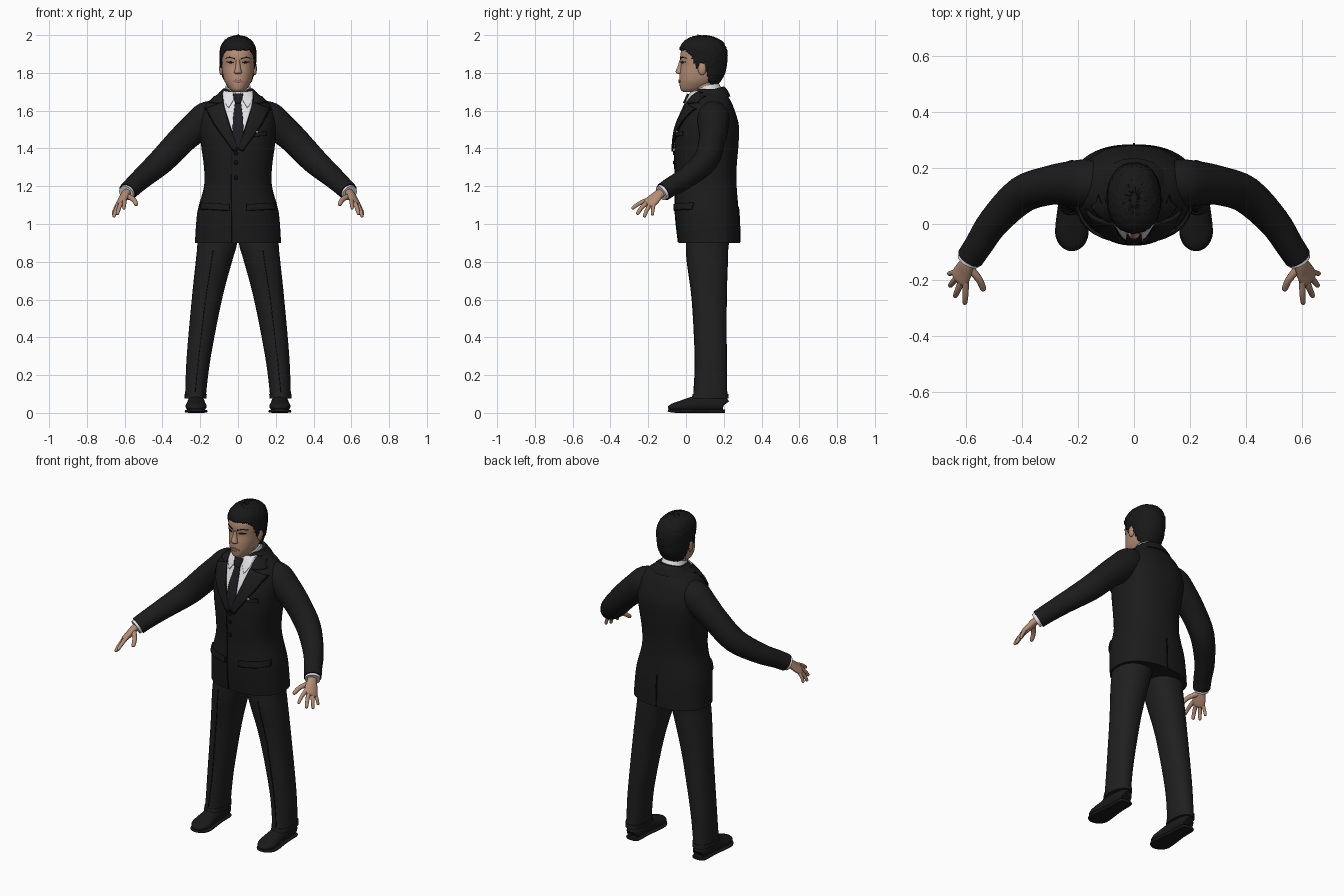
import bpy, bmesh, math, random
from mathutils import Vector, Matrix
from mathutils.bvhtree import BVHTree

random.seed(4)


def material(name, r, g, b):
    m = bpy.data.materials.new(name)
    m.diffuse_color = (r, g, b, 1)
    return m


SUIT = material("suit_cloth", .011, .011, .012)
TROUSER = material("trouser_cloth", .014, .014, .015)
SEAM = material("dark_seam", .004, .004, .004)
HAIR = material("black_hair", .009, .009, .009)
SHOE = material("shoe_leather", .010, .010, .010)
TIE = material("tie_silk", .012, .012, .016)
SHIRT = material("white_shirt", .78, .78, .80)
SKIN = material("skin", .46, .27, .18)
LIPS = material("lips", .34, .16, .12)


def finish(name, bm, mat, mirror=False, thick=0, offset=0):
    bmesh.ops.recalc_face_normals(bm, faces=bm.faces[:])
    me = bpy.data.meshes.new(name)
    bm.to_mesh(me)
    bm.free()
    me.materials.append(mat)
    me.shade_smooth()
    me.set_sharp_from_angle(angle=math.radians(45))
    ob = bpy.data.objects.new(name, me)
    bpy.context.collection.objects.link(ob)
    if thick:
        s = ob.modifiers.new("thickness", "SOLIDIFY")
        s.thickness, s.offset = thick, offset
    if mirror:
        ob.modifiers.new("mirror", "MIRROR").use_mirror_merge = False
    return ob


def smooth(pts, k):
    """Catmull-Rom interpolation of tuples."""
    out, n = [], len(pts)
    for i in range(n - 1):
        quad = [pts[max(i - 1, 0)], pts[i], pts[i + 1], pts[min(i + 2, n - 1)]]
        for j in range(k):
            t = j / k
            out.append([b + .5 * t * (c - a + t * (2 * a - 5 * b + 4 * c - d + t * (3 * (b - c) + d - a)))
                        for a, b, c, d in zip(*quad)])
    return out + [list(pts[-1])]


def tube(name, secs, mat, wide=(1, 0, 0), flat=False, n=32, power=2, k=4, keep=None, edit=None, **kw):
    """Loft through sections (x, y, z, half width, half depth)."""
    secs = smooth(secs, k)
    ctr = [Vector(s[:3]) for s in secs]
    bm, rings = bmesh.new(), []
    for i, s in enumerate(secs):
        t = (ctr[min(i + 1, len(ctr) - 1)] - ctr[max(i - 1, 0)]).normalized()
        if flat:
            t = Vector((0, 0, 1))
        u = Vector(wide)
        u = (u - t * u.dot(t)).normalized()
        v = t.cross(u)
        ring = []
        for j in range(n):
            a = 2 * math.pi * j / n
            c, d = math.cos(a), math.sin(a)
            p = ctr[i] + u * math.copysign(abs(c) ** (2 / power), c) * max(s[3], .001) \
                + v * math.copysign(abs(d) ** (2 / power), d) * max(s[4], .001)
            ring.append(bm.verts.new(edit(p) if edit else p))
        rings.append(ring)
    for r, q in zip(rings, rings[1:]):
        for j in range(n):
            bm.faces.new((r[j], r[(j + 1) % n], q[(j + 1) % n], q[j]))
    bm.faces.new(rings[0])
    bm.faces.new(rings[-1])
    if keep:
        bad = [f for f in bm.faces if not keep(f.calc_center_median())]
        bmesh.ops.delete(bm, geom=bad, context="FACES")
    return finish(name, bm, mat, **kw)


def stack(rows):
    """Rows (z, front y, back y, centre x, half width) as level sections."""
    return [(x, (f + b) / 2, z, r, (b - f) / 2) for z, f, b, x, r in rows]


def ball(name, loc, size, mat, mirror=False):
    bm = bmesh.new()
    bmesh.ops.create_uvsphere(bm, u_segments=16, v_segments=10, radius=1,
                              matrix=Matrix.Translation(loc) @ Matrix.Diagonal((*size, 1)))
    return finish(name, bm, mat, mirror)


def surface(*obs):
    vs, fs = [], []
    for o in obs:
        base = len(vs)
        vs += [v.co.copy() for v in o.data.vertices]
        fs += [[base + i for i in p.vertices] for p in o.data.polygons]
    return BVHTree.FromPolygons(vs, fs)


def patch(name, edge_a, edge_b, mat, tree, off, thick=.006, mirror=False, back=False, k=6, m=8):
    """Sheet between two (x, z) edges, laid on a surface from front or back."""
    side = 1 if back else -1
    bm, rows = bmesh.new(), []

    def fine(e):
        return [Vector(p).lerp(Vector(q), j / k) for p, q in zip(e, e[1:]) for j in range(k)] + [Vector(e[-1])]
    for a, b in zip(fine(edge_a), fine(edge_b)):
        row = []
        for j in range(m + 1):
            x, z = a.lerp(b, j / m)
            hit = tree.ray_cast(Vector((x, side, z)), Vector((0, -side, 0)))[0]
            hit = hit or tree.find_nearest(Vector((x, .05, z)))[0]
            row.append(bm.verts.new((hit.x, hit.y + side * off, hit.z)))
        rows.append(row)
    for r, q in zip(rows, rows[1:]):
        for j in range(m):
            bm.faces.new((r[j], r[j + 1], q[j + 1], q[j]))
    return finish(name, bm, mat, mirror, thick)


# Jacket body
jacket = tube("jacket", stack([
    (.90, -.04, .285, 0, .228), (1.0, -.052, .283, 0, .222), (1.08, -.058, .278, 0, .212),
    (1.2, -.056, .268, 0, .180), (1.3, -.060, .268, 0, .180), (1.42, -.060, .278, 0, .196),
    (1.52, -.046, .280, 0, .205), (1.6, -.012, .258, 0, .190), (1.65, .010, .238, 0, .155),
    (1.69, .030, .212, 0, .105), (1.715, .050, .190, 0, .080)]), SUIT, flat=True, n=64, power=2.3)

# Sleeves, shirt cuffs
tube("sleeve", [(.09, .145, 1.60, .06, .06), (.16, .145, 1.565, .085, .085), (.225, .145, 1.51, .08, .082),
                (.30, .138, 1.443, .07, .075), (.40, .105, 1.338, .066, .07), (.50, .008, 1.25, .056, .058),
                (.555, -.075, 1.20, .05, .052), (.585, -.12, 1.17, .048, .05)], SUIT, (0, 1, 0), mirror=True)
tube("shirt_cuff", [(.58, -.112, 1.175, .042, .042), (.592, -.132, 1.163, .042, .042)], SHIRT, (0, 1, 0),
     k=1, mirror=True)

# Hands
ACROSS = (-.045, -.045, .03)
tube("palm", [(.575, -.105, 1.18, .028, .022), (.596, -.142, 1.158, .029, .021), (.610, -.170, 1.132, .037, .019),
              (.624, -.195, 1.110, .038, .016), (.628, -.204, 1.102, .028, .009)], SKIN, ACROSS, n=20, mirror=True)
fingers = {
    "index_finger": ((.601, -.206, 1.128), (.602, -.252, 1.106), (.605, -.287, 1.080), .0105),
    "middle_finger": ((.615, -.200, 1.118), (.629, -.235, 1.086), (.640, -.260, 1.050), .011),
    "ring_finger": ((.630, -.188, 1.108), (.647, -.208, 1.072), (.658, -.222, 1.036), .0105),
    "little_finger": ((.640, -.172, 1.100), (.655, -.176, 1.070), (.662, -.178, 1.045), .009),
    "thumb": ((.590, -.155, 1.150), (.554, -.198, 1.130), (.536, -.238, 1.100), .013)}
for label, (a, b, c, r) in fingers.items():
    near = Vector(b).lerp(Vector(c), .85)
    tube(label, [(*a, r * 1.15, r * 1.15), (*b, r, r), (*near, r * .8, r * .8), (*c, .002, .002)],
         SKIN, ACROSS, n=12, mirror=True)

# Trousers and hem turn-ups
leg = tube("trouser_leg", stack([
    (.96, .0, .24, .105, .108), (.88, .0, .225, .112, .104), (.8, .005, .222, .128, .096),
    (.6, .032, .216, .165, .080), (.3, .048, .216, .2075, .064), (.12, .042, .218, .223, .056),
    (.08, .032, .224, .225, .056)]), TROUSER, flat=True, power=2.2, mirror=True)
tube("trouser_hem", stack([(.075, .029, .226, .225, .057), (.10, .036, .224, .224, .059)]), TROUSER,
     flat=True, k=1, power=2.2, mirror=True)
crease = [(.13, .86), (.17, .6), (.205, .3), (.225, .11)]
patch("trouser_crease", crease, [(x + .004, z) for x, z in crease], SEAM, surface(leg), .001, .003, True, m=1)

# Shoes: upper and sole
tube("shoe_upper", [(.222, .203, .042, .022, .03), (.222, .19, .045, .040, .042), (.222, .10, .05, .046, .048),
                    (.222, .03, .042, .050, .042), (.222, -.03, .034, .056, .03), (.222, -.065, .03, .045, .022),
                    (.222, -.087, .025, .026, .014), (.222, -.093, .022, .008, .006)], SHOE,
     edit=lambda p: Vector((p.x, p.y, max(p.z, .012))), mirror=True)
tube("shoe_sole", [(.222, .206, .009, .024, .009), (.222, .19, .009, .043, .009), (.222, .10, .009, .046, .009),
                   (.222, -.02, .009, .060, .009), (.222, -.065, .010, .050, .009), (.222, -.087, .013, .030, .008),
                   (.222, -.095, .015, .010, .007)], SHOE, power=4, mirror=True)

# Neck, shirt collar, jacket collar
tube("neck", [(0, .125, 1.66, .060, .062), (0, .10, 1.73, .058, .060), (0, .085, 1.79, .060, .065)], SKIN)
collar = tube("shirt_collar", [(0, .13, 1.65, .085, .085), (0, .115, 1.69, .074, .078), (0, .10, 1.73, .066, .073)],
              SHIRT)
tube("jacket_collar", [(0, .13, 1.65, .13, .105), (0, .122, 1.68, .105, .098), (0, .116, 1.702, .086, .088)], SUIT,
     n=48, keep=lambda c: c.y > .07, thick=.008)

# Shirt front, tie, lapels
chest = surface(jacket, collar)
coat = surface(jacket)
vee = [(.082, 1.70), (.072, 1.62), (.03, 1.49), (.004, 1.40)]
patch("shirt_front", [(-x, z) for x, z in vee], vee, SHIRT, chest, .003, m=16)
patch("shirt_collar_flap", [(.012, 1.695), (.022, 1.66), (.048, 1.615)],
      [(.078, 1.705), (.076, 1.66), (.058, 1.625)], SHIRT, chest, .009, mirror=True)
tie = [(.014, 1.655), (.026, 1.56), (.030, 1.48), (.010, 1.40)]
patch("tie_blade", [(-x, z) for x, z in tie], tie, TIE, chest, .009, .008)
knot = [(.026, 1.688), (.024, 1.67), (.014, 1.64)]
patch("tie_knot", [(-x, z) for x, z in knot], knot, TIE, chest, .016, .012)
patch("collar_wing", [(.084, 1.70), (.080, 1.638)], [(.112, 1.69), (.152, 1.643)], SUIT, coat, .010, .008, True)
patch("lapel", [(.078, 1.645), (.052, 1.54), (.0, 1.395)], [(.168, 1.612), (.125, 1.53), (.022, 1.385)],
      SUIT, coat, .012, .008, True)
patch("lapel_edge", [(.168, 1.612), (.125, 1.53), (.022, 1.385)], [(.172, 1.610), (.129, 1.528), (.026, 1.383)],
      SEAM, coat, .009, .006, True, m=1)

# Jacket opening, rear vent, buttons, pockets
patch("front_opening", [(-.035, 1.39), (-.037, .905)], [(-.031, 1.39), (-.033, .905)], SEAM, coat, .002, .004, k=30, m=1)
patch("rear_vent", [(-.003, 1.09), (-.003, .905)], [(.003, 1.09), (.003, .905)], SEAM, coat, .002, .004,
      back=True, k=12, m=1)
for z in (1.375, 1.325, 1.245):
    y = coat.ray_cast(Vector((-.01, -1, z)), Vector((0, 1, 0)))[0].y
    ball("button", (-.01, y - .003, z), (.011, .006, .011), SEAM)
patch("pocket_flap", [(.045, 1.105), (.195, 1.112)], [(.045, 1.072), (.198, 1.080)], SUIT, coat, .007, .009, True, k=14)
patch("pocket_flap_edge", [(.045, 1.072), (.198, 1.080)], [(.045, 1.068), (.198, 1.076)], SEAM, coat, .005, .006,
      True, k=14, m=1)
patch("breast_pocket", [(.045, 1.458), (.150, 1.468)], [(.045, 1.480), (.148, 1.490)], SUIT, coat, .007, .009, k=10)
patch("pocket_square", [(.060, 1.480), (.110, 1.486)], [(.064, 1.490), (.100, 1.494)], SHIRT, coat, .010, .006, k=8)

# Head, nose, ears
head = tube("head", stack([
    (1.698, -.012, .06, 0, .026), (1.71, -.027, .09, 0, .040), (1.73, -.033, .13, 0, .056),
    (1.76, -.035, .165, 0, .073), (1.80, -.033, .185, 0, .082), (1.84, -.027, .195, 0, .087),
    (1.88, -.031, .200, 0, .089), (1.92, -.024, .195, 0, .086), (1.96, .0, .17, 0, .066),
    (1.98, .04, .13, 0, .03)]), SKIN, flat=True, n=48, power=2.15)
tube("nose", stack([(1.866, -.036, -.015, 0, .010), (1.835, -.044, -.015, 0, .013), (1.812, -.054, -.015, 0, .018),
                    (1.800, -.052, -.015, 0, .021), (1.793, -.040, -.015, 0, .012)]), SKIN, flat=True, n=16)
ball("ear", (.089, .085, 1.822), (.011, .022, .034), SKIN, True)

# Eyes, brows, mouth
face = surface(head)
patch("eye", [(.021, 1.855), (.040, 1.862), (.060, 1.859)], [(.021, 1.853), (.040, 1.850), (.060, 1.856)],
      HAIR, face, .001, .003, True)
patch("eyebrow", [(.016, 1.878), (.045, 1.886), (.068, 1.878)], [(.016, 1.872), (.045, 1.880), (.068, 1.876)],
      HAIR, face, .001, .004, True)
mouth = [(-.030, 1.757), (-.008, 1.765), (.008, 1.765), (.030, 1.757)]
patch("lips", mouth, [(-.030, 1.755), (-.008, 1.747), (.008, 1.747), (.030, 1.755)], LIPS, face, .002, .006)


# Hair cap, trimmed along a hairline that depends on depth
def hairline(c):
    line = [(-1, 1.925), (-.005, 1.922), (.025, 1.895), (.042, 1.865), (.05, 1.825), (.066, 1.822),
            (.072, 1.852), (.10, 1.850), (.112, 1.79), (.13, 1.74), (.15, 1.72), (1, 1.72)]
    for (y0, z0), (y1, z1) in zip(line, line[1:]):
        if y0 <= c.y <= y1:
            return c.z > z0 + (z1 - z0) * (c.y - y0) / (y1 - y0)
    return True


tube("hair", stack([
    (1.725, .04, .155, 0, .058), (1.76, .0, .186, 0, .078), (1.80, -.02, .207, 0, .090), (1.85, -.034, .217, 0, .096),
    (1.90, -.036, .220, 0, .097), (1.94, -.030, .210, 0, .091), (1.97, -.008, .188, 0, .073),
    (1.99, .03, .145, 0, .044), (1.998, .065, .11, 0, .010)]), HAIR, flat=True, n=80, k=6, power=2.15,
    keep=hairline, edit=lambda p: p + Vector([random.uniform(-.002, .002) for _ in range(3)]),
    thick=.014, offset=-1)
